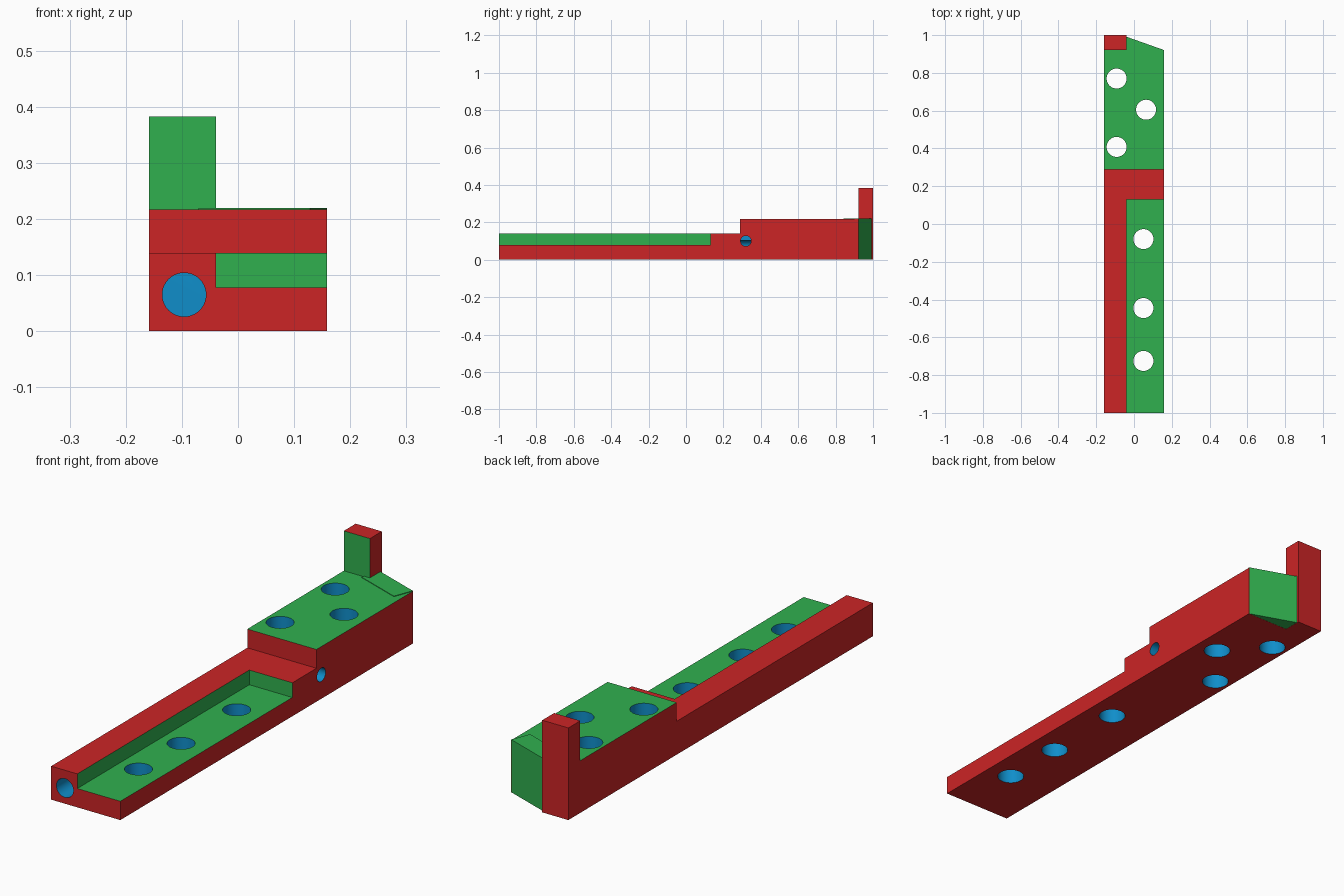
import bpy, bmesh, math
from mathutils import Matrix, Vector

if "Cube" in bpy.data.objects:
    bpy.data.objects.remove(bpy.data.objects["Cube"])

RED, GREEN, BLUE = 0, 1, 2
W = 0.159            # half width
IN_X = -0.039        # inner edge of rail and post
TOP = 0.217          # top of raised block
BACK = 0.922         # back of raised block


def material(name, rgb):
    m = bpy.data.materials.new(name)
    m.diffuse_color = (*rgb, 1)
    m.use_nodes = True
    m.node_tree.nodes["Principled BSDF"].inputs["Base Color"].default_value = m.diffuse_color
    return m


MATS = [material("red", (0.604, 0.018, 0.019)),
        material("green", (0.030, 0.434, 0.078)),
        material("blue", (0.005, 0.270, 0.590))]


def finish(name, bm, colour):
    bmesh.ops.recalc_face_normals(bm, faces=bm.faces)
    for f in bm.faces:
        f.material_index = colour
    me = bpy.data.meshes.new(name)
    bm.to_mesh(me)
    bm.free()
    for m in MATS:
        me.materials.append(m)
    ob = bpy.data.objects.new(name, me)
    bpy.context.collection.objects.link(ob)
    return ob


def prism(name, points, axis, colour):
    """Extrude a flat outline along a vector."""
    bm = bmesh.new()
    face = bm.faces.new([bm.verts.new(p) for p in points])
    ext = bmesh.ops.extrude_face_region(bm, geom=[face])
    verts = [v for v in ext["geom"] if isinstance(v, bmesh.types.BMVert)]
    bmesh.ops.translate(bm, verts=verts, vec=axis)
    return finish(name, bm, colour)


def box(name, lo, hi, colour):
    pts = [(lo[0], lo[1], lo[2]), (hi[0], lo[1], lo[2]),
           (hi[0], hi[1], lo[2]), (lo[0], hi[1], lo[2])]
    return prism(name, pts, (0, 0, hi[2] - lo[2]), colour)


def rod(name, a, b, radius, colour):
    a, b = Vector(a), Vector(b)
    d = b - a
    mat = Matrix.Translation((a + b) / 2) @ d.to_track_quat('Z', 'Y').to_matrix().to_4x4()
    bm = bmesh.new()
    bmesh.ops.create_cone(bm, cap_ends=True, segments=40, radius1=radius,
                          radius2=radius, depth=d.length, matrix=mat)
    return finish(name, bm, colour)


def cut(target, cutter):
    """Subtract the cutter; cut faces keep the cutter's colour."""
    mod = target.modifiers.new("cut", 'BOOLEAN')
    mod.operation = 'DIFFERENCE'
    mod.solver = 'EXACT'
    mod.object = cutter
    bpy.context.view_layer.objects.active = target
    bpy.ops.object.modifier_apply(modifier=mod.name)
    bpy.data.objects.remove(cutter)


# Stepped body: low front rail level and raised rear block
side = [(-1, 0), (BACK, 0), (BACK, TOP), (0.288, TOP), (0.288, 0.139), (-1, 0.139)]
body = prism("body", [(-W, y, z) for y, z in side], (2 * W, 0, 0), RED)

# Green recess beside the rail
cut(body, box("recess", (IN_X, -1.2, 0.078), (0.4, 0.13, 0.3), GREEN))

# Vertical screw holes
for x, y in [(-0.092, 0.77), (0.064, 0.605), (-0.092, 0.408),
             (0.05, -0.08), (0.05, -0.445), (0.05, -0.725)]:
    cut(body, rod("screw_hole", (x, y, -0.1), (x, y, 0.4), 0.053, BLUE))

# Long channel from the front end, met by a short side channel
cut(body, rod("long_channel", (-0.096, -1.1, 0.065), (-0.096, 0.348, 0.065), 0.039, BLUE))
cut(body, rod("side_channel", (-0.096, 0.32, 0.1), (0.3, 0.32, 0.1), 0.028, BLUE))

# Green top of the raised block
for f in body.data.polygons:
    if f.normal.z > 0.9 and f.center.z > TOP - 0.01:
        f.material_index = GREEN

# Upright post at the back corner, green on its front
post = box("post", (-W, BACK, 0), (IN_X, 1, 0.383), RED)
for f in post.data.polygons:
    if f.normal.y < -0.9:
        f.material_index = GREEN

# Angled end block, turned so its back face slants
wedge_pts = [(W, 0.921), (0.128, 0.841), (-0.07, 0.911), (IN_X, 0.991)]
prism("angled_end", [(x, y, 0.0005) for x, y in wedge_pts], (0, 0, 0.219), GREEN)

# Smooth hole walls, sharp edges kept
bpy.ops.object.select_all(action='DESELECT')
body.select_set(True)
bpy.context.view_layer.objects.active = body
bpy.ops.object.shade_smooth_by_angle(angle=math.radians(30))
